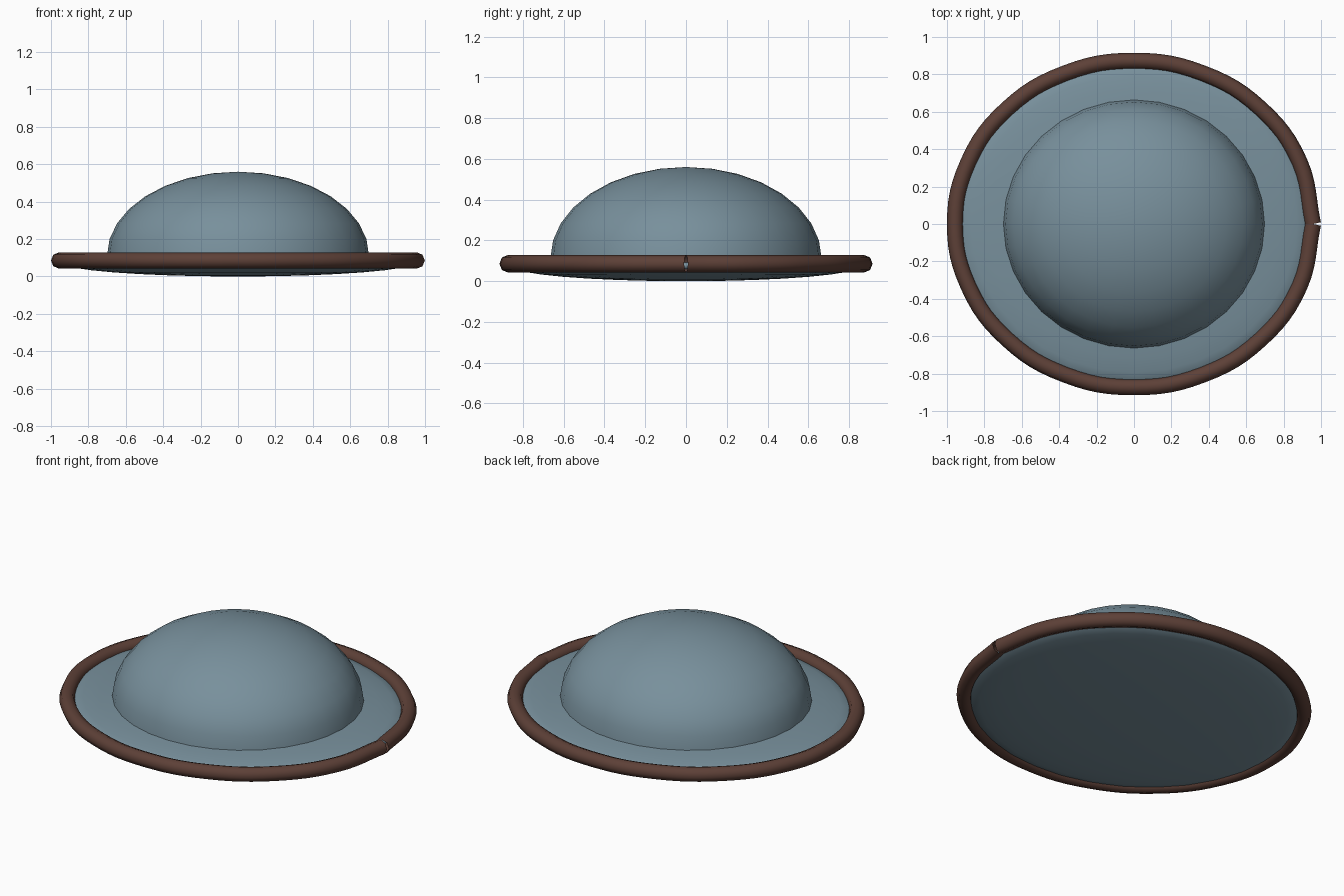
import bpy, math

if "Cube" in bpy.data.objects:
    bpy.data.objects.remove(bpy.data.objects["Cube"])


def material(name, rgb):
    m = bpy.data.materials.new(name)
    lin = [((c / 255 + 0.055) / 1.055) ** 2.4 for c in rgb]
    m.diffuse_color = (*lin, 1)
    m.use_nodes = True
    m.node_tree.nodes["Principled BSDF"].inputs["Base Color"].default_value = m.diffuse_color
    return m


def smooth_sphere(name, z, scale, mat):
    bpy.ops.mesh.primitive_uv_sphere_add(segments=32, ring_count=16, radius=1)
    ob = bpy.context.object
    ob.name = name
    ob.data.materials.append(mat)
    for v in ob.data.vertices:
        v.co = (v.co.x * scale[0], v.co.y * scale[1], v.co.z * scale[2] + z)
    bpy.ops.object.shade_smooth()
    return ob


felt = material("blue_grey", (120, 144, 156))
brown = material("dark_brown", (93, 64, 55))

# Brim: flattened oval lens
smooth_sphere("brim", 0.075, (0.945, 0.86, 0.075), felt)

# Crown: upper half of an ellipsoid, resting in the brim
crown = smooth_sphere("crown", 0.113, (0.70, 0.665, 0.447), felt)
import bmesh
bm = bmesh.new()
bm.from_mesh(crown.data)
low = [v for v in bm.verts if v.co.z < 0.112]
bmesh.ops.delete(bm, geom=low, context='VERTS')
bm.to_mesh(crown.data)
bm.free()

# Rolled edge: open tube whose ends meet at +x with a small notch
N = 16
curve = bpy.data.curves.new("rolled_edge", 'CURVE')
curve.dimensions = '3D'
curve.resolution_u = 6
curve.bevel_depth = 0.0435
curve.bevel_resolution = 2
spline = curve.splines.new('BEZIER')
spline.bezier_points.add(N)
for i, p in enumerate(spline.bezier_points):
    a = 2 * math.pi * i / N
    p.co = (0.9565 * math.cos(a), 0.872 * math.sin(a), 0.0855)
    p.handle_left_type = p.handle_right_type = 'AUTO'
curve.materials.append(brown)
edge = bpy.data.objects.new("rolled_edge", curve)
bpy.context.collection.objects.link(edge)
bpy.ops.object.select_all(action='DESELECT')
edge.select_set(True)
bpy.context.view_layer.objects.active = edge
bpy.ops.object.convert(target='MESH')
bpy.ops.object.shade_smooth()
